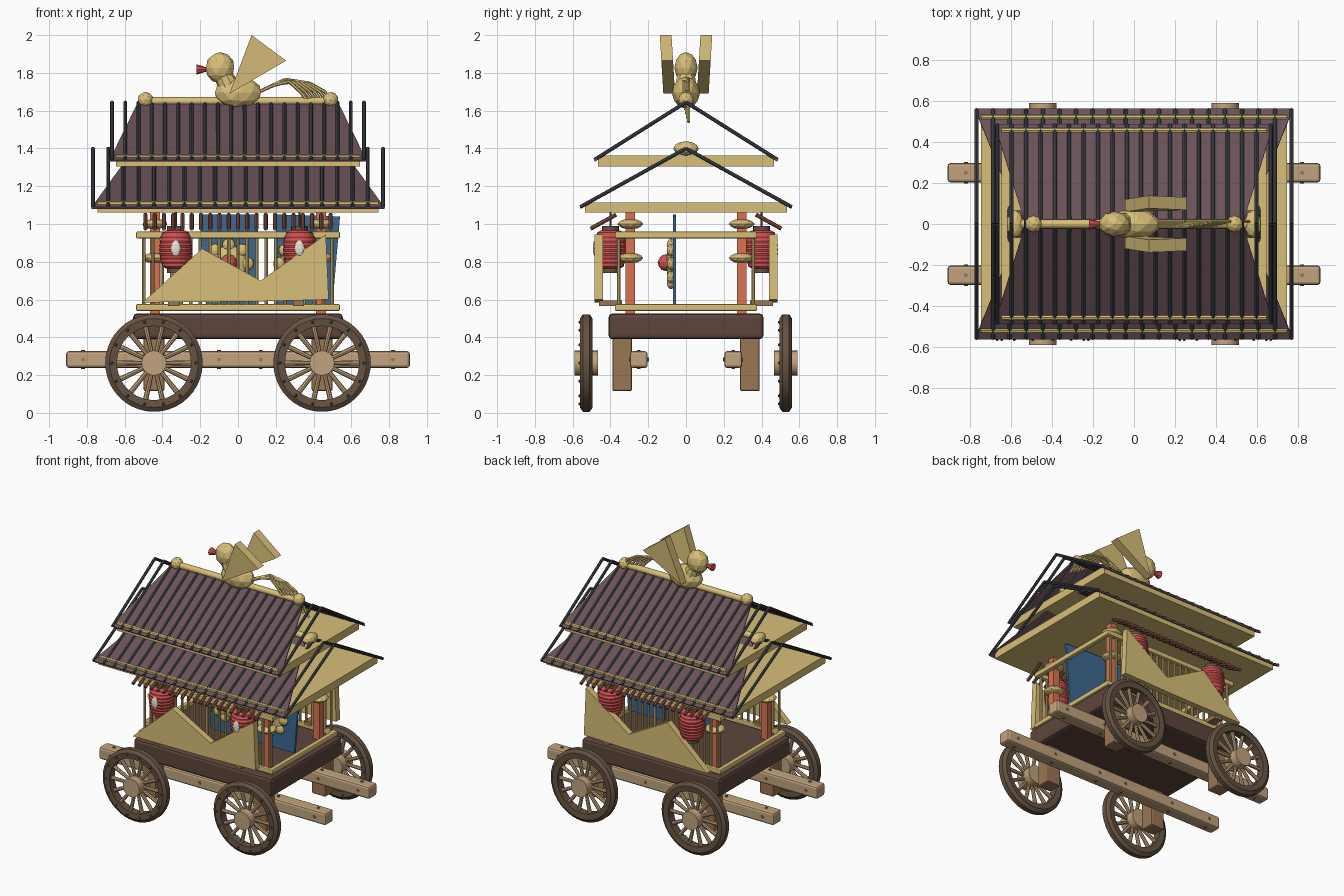
import bpy, bmesh, math
from mathutils import Vector, Matrix

if "Cube" in bpy.data.objects:
    bpy.data.objects.remove(bpy.data.objects["Cube"])

def mat(name, c):
    m = bpy.data.materials.new(name)
    m.diffuse_color = (*c, 1)
    m.use_nodes = True
    m.node_tree.nodes["Principled BSDF"].inputs["Base Color"].default_value = m.diffuse_color
    return m

GOLD = mat("gold", (.69, .52, .19))
RIM = mat("dark_wood", (.13, .085, .055))
DECK = mat("deck_wood", (.11, .06, .045))
BEAM = mat("pale_wood", (.54, .37, .21))
LEG = mat("mid_wood", (.33, .18, .09))
TILE = mat("roof_purple", (.145, .084, .095))
ROD = mat("roof_grey", (.06, .065, .075))
RED = mat("red", (.67, .085, .085))
ORANGE = mat("orange", (.69, .17, .085))
BLUE = mat("blue", (.047, .14, .285))
WHITE = mat("white", (.8, .77, .68))
RAFTER = mat("rafter_brown", (.25, .09, .06))

def obj(name, bm, m, smooth=False):
    bmesh.ops.recalc_face_normals(bm, faces=bm.faces)
    me = bpy.data.meshes.new(name)
    for f in bm.faces:
        f.smooth = smooth
    bm.to_mesh(me)
    bm.free()
    if smooth:
        me.set_sharp_from_angle(angle=math.radians(35))
    me.materials.append(m)
    o = bpy.data.objects.new(name, me)
    bpy.context.collection.objects.link(o)
    return o

def add_box(bm, lo, hi):
    lo, hi = Vector(lo), Vector(hi)
    M = Matrix.Translation((lo + hi) / 2) @ Matrix.Diagonal((*(hi - lo), 1))
    bmesh.ops.create_cube(bm, size=1, matrix=M)

def add_rod(bm, a, b, r, r2=None, seg=8):
    a, b = Vector(a), Vector(b)
    d = b - a
    M = Matrix.Translation((a + b) / 2) @ d.to_track_quat('Z', 'Y').to_matrix().to_4x4()
    bmesh.ops.create_cone(bm, cap_ends=True, segments=seg, radius1=r,
                          radius2=r if r2 is None else r2, depth=d.length, matrix=M)

def add_ball(bm, c, r, sub=2):
    M = Matrix.Translation(c) @ Matrix.Diagonal((*r, 1))
    bmesh.ops.create_icosphere(bm, subdivisions=sub, radius=1, matrix=M)

def add_prism(bm, pts, y0, y1):
    # closed x-z outline extruded along y
    f = bm.faces.new([bm.verts.new((x, y0, z)) for x, z in pts])
    g = bmesh.ops.extrude_face_region(bm, geom=[f])['geom']
    bmesh.ops.translate(bm, verts=[v for v in g if isinstance(v, bmesh.types.BMVert)],
                        vec=(0, y1 - y0, 0))

def add_lathe(bm, prof, M, seg=24, closed=False):
    # (radius, height) profile spun about local z
    vs = [bm.verts.new((r, 0, h)) for r, h in prof]
    n = len(vs)
    es = [bm.edges.new((vs[i], vs[(i + 1) % n])) for i in range(n if closed else n - 1)]
    old = set(bm.verts) - set(vs)
    bmesh.ops.spin(bm, geom=vs + es, cent=(0, 0, 0), axis=(0, 0, 1),
                   angle=2 * math.pi, steps=seg, use_duplicate=False)
    new = [v for v in bm.verts if v not in old]
    bmesh.ops.remove_doubles(bm, verts=new, dist=1e-5)
    bmesh.ops.transform(bm, matrix=M, verts=[v for v in bm.verts if v not in old])

def bevel(o, w, seg=2):
    b = o.modifiers.new("bevel", 'BEVEL')
    b.width, b.segments = w, seg

def boxes(name, m, items, bw=0):
    bm = bmesh.new()
    for lo, hi in items:
        add_box(bm, lo, hi)
    o = obj(name, bm, m)
    if bw:
        bevel(o, bw)

def rods(name, m, items, r, seg=8):
    bm = bmesh.new()
    for a, b in items:
        add_rod(bm, a, b, r, seg=seg)
    obj(name, bm, m, True)

def balls(name, m, items, sub=2):
    bm = bmesh.new()
    for c, r in items:
        add_ball(bm, c, r, sub)
    obj(name, bm, m)

S = (-1, 1)

# wheels: rim, spokes, hub, rim bolts on the -y face
WZ, N = .264, 14
for sx in S:
    for sy in S:
        x, y = .445 * sx, .528 * sy
        M = Matrix.Translation((x, y, WZ)) @ Matrix.Rotation(math.pi / 2, 4, 'X')
        bm = bmesh.new()
        add_lathe(bm, [(.196, -.03), (.235, -.034), (.258, -.018), (.258, .018),
                       (.235, .034), (.196, .03)], M, 40, True)
        obj("wheel_rim", bm, RIM, True)
        bm, bb = bmesh.new(), bmesh.new()
        add_rod(bm, (x, y - .062, WZ), (x, y + .062, WZ), .066, seg=20)
        for i in range(N):
            a = 2 * math.pi * i / N
            d = Vector((math.cos(a), 0, math.sin(a)))
            c = Vector((x, y, WZ))
            add_rod(bm, c + d * .05, c + d * .2, .011, .014)
            add_ball(bb, c + d * .222 + Vector((0, -.034, 0)), (.009,) * 3, 1)
        obj("wheel_hub_and_spokes", bm, BEAM, True)
        obj("wheel_bolts", bb, RIM)

# undercarriage
boxes("long_beam", BEAM, [((-.91, s * .25 - .047, .238), (.91, s * .25 + .047, .327)) for s in S], .015)
rods("beam_bolt", LEG, [p for s in S for x in (-.82, -.5, -.1, .12, .5, .82) for p in (
    ((x, s * .25, .232), (x, s * .25, .334)), ((x, s * .25 - .053, .282), (x, s * .25 + .053, .282)))], .01)
boxes("axle_leg", LEG, [((.445 * sx - .055, .338 * sy - .052, .115), (.445 * sx + .055, .338 * sy + .052, .4))
                        for sx in S for sy in S], .01)
boxes("deck", DECK, [((-.555, -.41, .39), (.555, .41, .526))], .02)

# railing frames and balusters
rails = []
for z in (.558, .942):
    for s in S:
        rails.append(((-.54, s * .36 - .017, z - .018), (.54, s * .36 + .017, z + .018)))
        rails.append(((s * .523 - .017, -.375, z - .018), (s * .523 + .017, .375, z + .018)))
boxes("rail", GOLD, rails, .008)
rods("baluster", GOLD, [((x * .05 - .5, s * .355, .56), (x * .05 - .5, s * .355, .94))
                        for x in range(21) for s in S], .009)

# pillars with flattened collars
P = [(sx * .44, sy * .295) for sx in S for sy in S]
boxes("pillar", ORANGE, [((x - .026, y - .026, .52), (x + .026, y + .026, 1.07)) for x, y in P])
balls("pillar_collar", GOLD, [((x, y, z), (.068, .068, .028)) for x, y in P for z in (1.0, .82)])

# blue screens with round crests
bm = bmesh.new()
add_prism(bm, [(-.2, 1.05), (-.17, .57), (.09, .57), (.11, 1.05)], -.068, -.052)
add_prism(bm, [(.2, 1.05), (.21, .57), (.5, .57), (.54, 1.04)], -.068, -.052)
obj("blue_screen", bm, BLUE)
for x in (-.05, .32):
    pet = [((x, -.08, .79), (.1, .025, .1))]
    for i in range(8):
        a = i * math.pi / 4
        pet.append(((x + .1 * math.cos(a), -.08, .79 + .1 * math.sin(a)), (.035, .022, .035)))
    balls("crest_flower", GOLD, pet)
    balls("crest_boss", RED, [((x, -.105, .795), (.045,) * 3)])

# carved side boards
bm = bmesh.new()
for s in S:
    add_prism(bm, [(-.505, .585), (-.19, .87), (.12, .70), (.465, .945), (.48, .6), (.1, .59)],
              s * .44, s * .485)
obj("side_board", bm, GOLD)
boxes("side_board_bracket", LEG, [((x - .03, s * .4 - .06, .565), (x + .03, s * .4 + .06, .595))
                                  for x in (-.34, .32) for s in S])

# ribbed lanterns with caps
prof = [(.001, -.112)]
for i in range(19):
    t = -1 + i / 9
    prof.append((.052 + .032 * math.sqrt(max(0, 1 - t * t)) + (.004 if i % 2 else 0), t * .1))
prof.append((.001, .112))
for x in (-.33, .325):
    for s in S:
        bm = bmesh.new()
        add_lathe(bm, prof, Matrix.Translation((x, s * .4, .865)), 20)
        obj("lantern", bm, RED)
        rods("lantern_cap", RIM, [((x, s * .4, .965), (x, s * .4, .99)),
                                  ((x, s * .4, .74), (x, s * .4, .765))], .045, 16)
        rods("lantern_cord", RIM, [((x, s * .4, .98), (x, s * .4, 1.07))], .006)
    balls("lantern_spot", WHITE, [((x, -.483, .872), (.026, .01, .042))])

# short rafters under the eaves
rods("rafter", RAFTER, [((-.49 + i * .049, s * .37, 1.05), (-.49 + i * .049, s * .505, .975))
                        for i in range(21) for s in S], .011)

# two roofs: slab, sloped sheets, battens, eave pole, ridge
def roof(tag, ex, ey, ez, rx, rz, slab, rod_x, pole, pole_y, ridge_x):
    boxes(tag + "_slab", GOLD, [((-slab[0], -slab[1], slab[2]), (slab[0], slab[1], slab[3]))])
    bm = bmesh.new()
    for s in S:
        bm.faces.new([bm.verts.new(p) for p in (
            (-ex, s * ey, ez), (ex, s * ey, ez), (rx, 0, rz), (-rx, 0, rz))])
    bmesh.ops.remove_doubles(bm, verts=bm.verts, dist=1e-5)
    o = obj(tag + "_sheet", bm, TILE)
    so = o.modifiers.new("solid", 'SOLIDIFY')
    so.thickness, so.offset = .01, 0
    rods(tag + "_batten", ROD, [((rod_x * (i / 9.5 - 1), s * ey, ez + .005), (rod_x * (i / 9.5 - 1), 0, rz + .005))
                                for i in range(20) for s in S], .01)
    pz = ez + (ey - pole_y) / ey * (rz - ez)
    rods(tag + "_eave_pole", GOLD, [((-pole, s * pole_y, pz), (pole, s * pole_y, pz)) for s in S], .014)
    rods(tag + "_ridge", GOLD, [((-ridge_x, 0, rz + .01), (ridge_x, 0, rz + .01))], .022, 12)

roof("lower_roof", .775, .56, 1.085, .55, 1.395, (.745, .535, 1.06, 1.115), .768, .745, .52, .57)
roof("upper_roof", .68, .485, 1.335, .53, 1.64, (.645, .465, 1.305, 1.362), .667, .645, .455, .5)
balls("ridge_knob", GOLD, [((s * .49, 0, 1.657), (.042,) * 3) for s in S]
      + [((s * .58, 0, 1.4), (.042, .068, .038)) for s in S])

# bird: body, neck, head, beak, wings, tail
balls("bird_body", GOLD, [((0, 0, 1.695), (.128, .075, .085))])
bm = bmesh.new()
add_rod(bm, (-.04, 0, 1.71), (-.09, 0, 1.81), .06, .045, 10)
obj("bird_neck", bm, GOLD)
balls("bird_head", GOLD, [((-.095, 0, 1.827), (.078, .062, .083))])
bm = bmesh.new()
add_rod(bm, (-.22, 0, 1.818), (-.14, 0, 1.818), .028, .002, 8)
obj("bird_beak", bm, RED)
for s in S:
    bm = bmesh.new()
    add_prism(bm, [(-.045, 1.69), (.255, 1.865), (.072, 2.0)], s * .058, s * .12)
    for v in bm.verts:
        v.co.y += s * .06 * (v.co.z - 1.69)
    obj("bird_wing", bm, GOLD)
bm = bmesh.new()
for i in range(6):
    y = (i - 2.5) * .005
    pts = [(.09, 1.69), (.19 + .012 * i, 1.735 + .006 * i), (.27 + .022 * i, 1.745 - .002 * i + .01),
           (.33 + .026 * i, 1.70), (.37 + .038 * i, 1.65 - .022 * i)]
    for a, b in zip(pts, pts[1:]):
        add_rod(bm, (a[0], y, a[1]), (b[0], y, b[1]), .009, seg=6)
obj("bird_tail", bm, GOLD)
